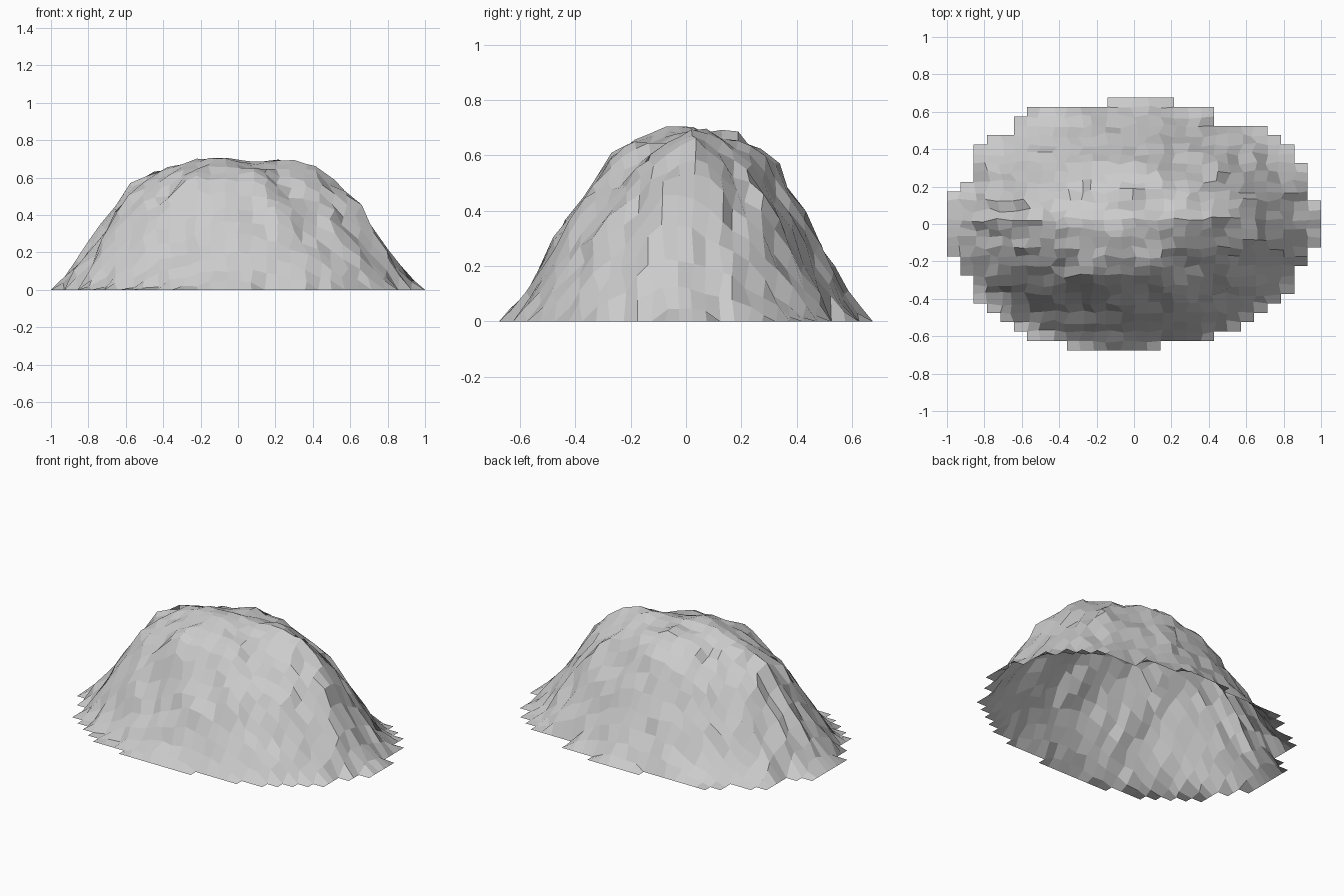
import bpy, bmesh, math, random
from mathutils import Vector, noise

if "Cube" in bpy.data.objects:
    bpy.data.objects.remove(bpy.data.objects["Cube"])

random.seed(4)
NX, NY = 28, 27
DX, DY = 2 / NX, 0.05

# Stepped footprint: first and last grid column of each row, back to front
ROWS = [(-2, 3), (-8, 6), (-9, 6), (-9, 10), (-11, 11), (-12, 12), (-12, 12),
        (-12, 13), (-12, 13), (-13, 13), (-14, 13), (-14, 14), (-14, 14),
        (-14, 14), (-14, 14), (-14, 14), (-14, 13), (-13, 13), (-13, 12),
        (-12, 12), (-12, 12), (-12, 11), (-11, 10), (-10, 9), (-9, 8),
        (-8, 6), (-5, 2)]

# Slope profiles in eight directions, counter-clockwise from +x
STOPS = [0, .15, .3, .45, .6, .75, .88, 1]
SLOPES = [[.69, .69, .68, .65, .53, .32, .12, 0],
          [.69, .685, .65, .57, .43, .25, .09, 0],
          [.69, .685, .67, .60, .44, .25, .09, 0],
          [.69, .68, .65, .57, .43, .26, .10, 0],
          [.69, .69, .67, .64, .54, .32, .15, 0],
          [.69, .68, .64, .55, .42, .27, .10, 0],
          [.69, .67, .64, .58, .40, .23, .09, 0],
          [.69, .67, .61, .52, .40, .24, .09, 0]]
# Shoulders, ledges and hollows: x, y, radius, height change
FEATURES = [(-.25, -.30, .14, .09), (0, -.47, .13, .05), (-.05, -.54, .08, -.02),
            (.22, -.39, .11, .05), (-.3, -.42, .12, -.08), (-.5, -.28, .10, .03),
            (.3, -.2, .12, -.03), (.28, .33, .10, -.03), (-.1, -.08, .1, .02)]


def along(profile, t):
    for k in range(7):
        if t <= STOPS[k + 1]:
            f = (t - STOPS[k]) / (STOPS[k + 1] - STOPS[k])
            return profile[k] + f * (profile[k + 1] - profile[k])
    return 0.0


def height(x, y):
    u, v = x / 0.98, y / 0.665
    t = math.hypot(u, v)
    a = (math.atan2(v, u) / (math.pi / 4)) % 8
    k, f = int(a) % 8, a % 1
    # buttresses and gullies running down the slopes
    ang = a * math.pi / 4
    rib = noise.noise(Vector((math.cos(ang) * 4.2, math.sin(ang) * 4.2, t * 2)))
    t = max(0, t + 0.04 * rib * math.sin(math.pi * min(t, 1)))
    z = along(SLOPES[k], t) * (1 - f) + along(SLOPES[(k + 1) % 8], t) * f
    for fx, fy, r, dz in FEATURES:
        z += dz * max(0, 1 - math.hypot(x - fx, y - fy) / r)
    # broken ledges
    z += 0.03 * noise.noise(Vector((x * 8, y * 9, 2.3))) * min(1, z * 2)
    return z


# Rock mound as an open-bottomed grid
bm = bmesh.new()
grid = {}


def vert(i, j):
    if (i, j) not in grid:
        grid[i, j] = bm.verts.new((i * DX, NY * DY / 2 - j * DY, 0))
    return grid[i, j]


for j, (lo, hi) in enumerate(ROWS):
    for i in range(lo, hi):
        bm.faces.new((vert(i, j + 1), vert(i + 1, j + 1), vert(i + 1, j), vert(i, j)))

for v in bm.verts:
    if not v.is_boundary:
        z = height(v.co.x, v.co.y) + random.uniform(-.01, .01)
        v.co.z = min(0.705, max(0.01, z))
        v.co.x += random.uniform(-.02, .02)
        v.co.y += random.uniform(-.014, .014)

mesh = bpy.data.meshes.new("rock_mound")
bm.to_mesh(mesh)
bm.free()
bpy.context.collection.objects.link(bpy.data.objects.new("rock_mound", mesh))
